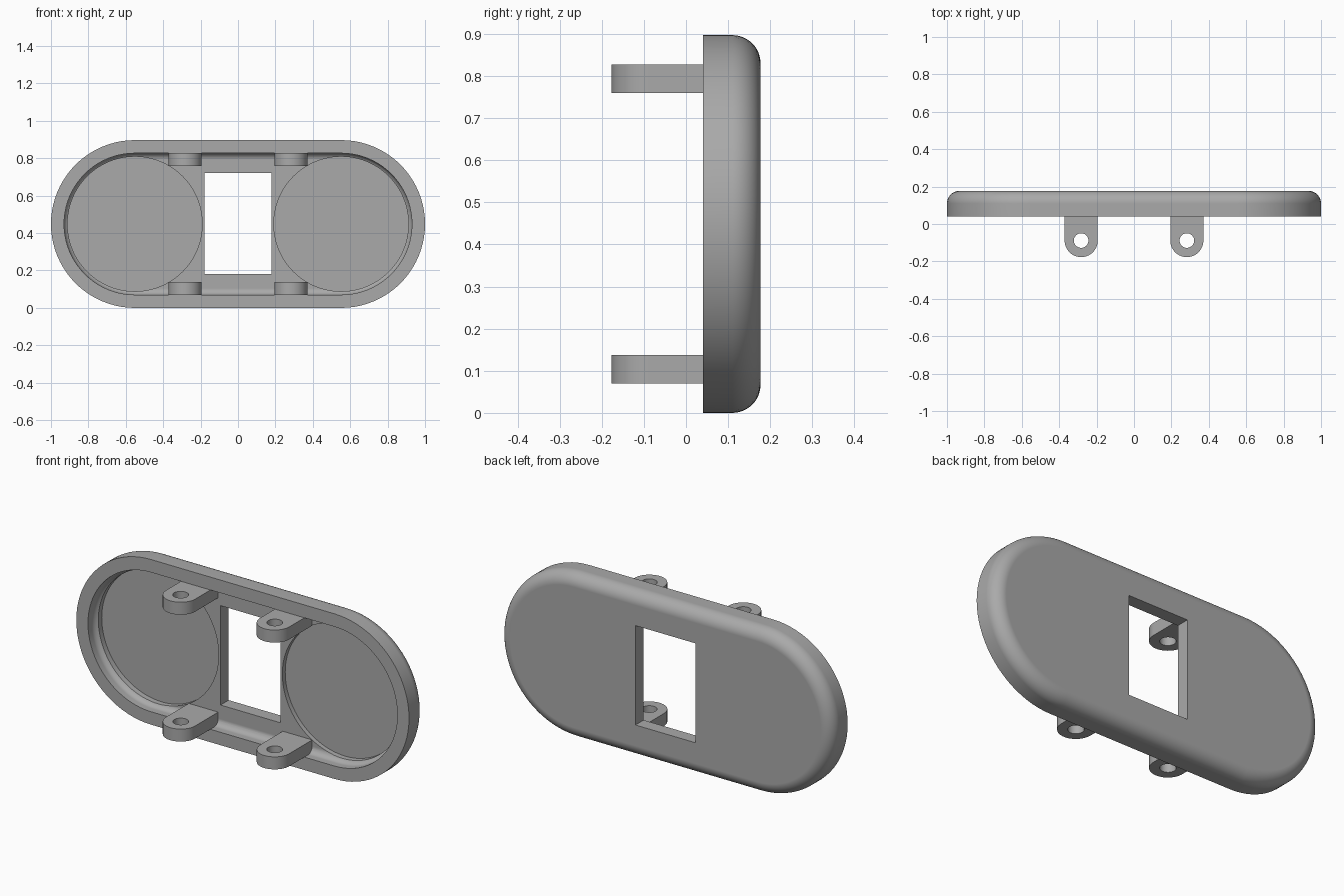
import bpy, bmesh
from math import sin, cos, pi
from mathutils import Vector

cube = bpy.data.objects.get("Cube")
if cube:
    bpy.data.objects.remove(cube)

# Main dimensions
R, CX, CZ = 0.4485, 0.5515, 0.4485      # end radius, end centres, mid height
FRONT, BACK, WALL = 0.04, 0.177, 0.07
FLOOR = BACK - WALL
ROUND, INNER_ROUND = 0.067, 0.035
TAB_X, TAB_R = 0.2825, 0.0885

grey = bpy.data.materials.new("plain grey")
grey.use_nodes = True
grey.diffuse_color = (0.4, 0.4, 0.4, 1)
grey.node_tree.nodes["Principled BSDF"].inputs["Base Color"].default_value = (0.4, 0.4, 0.4, 1)


def arc(cx, cy, r, start, end, steps):
    angles = [start + (end - start) * i / steps for i in range(steps + 1)]
    return [(cx + r * cos(a), cy + r * sin(a)) for a in angles]


def circle(cx, cy, r, steps=64):
    return arc(cx, cy, r, 0, 2 * pi, steps)[:-1]


def stadium(r):
    return arc(CX, CZ, r, -pi / 2, pi / 2, 40) + arc(-CX, CZ, r, pi / 2, 3 * pi / 2, 40)


def loft(name, rings):
    """Skin a list of matching point rings and cap both ends."""
    bm = bmesh.new()
    loops = [[bm.verts.new(p) for p in ring] for ring in rings]
    n = len(loops[0])
    for a, b in zip(loops, loops[1:]):
        for i in range(n):
            j = (i + 1) % n
            bm.faces.new((a[i], a[j], b[j], b[i]))
    bm.faces.new(loops[0])
    bm.faces.new(loops[-1])
    bmesh.ops.recalc_face_normals(bm, faces=bm.faces)
    mesh = bpy.data.meshes.new(name)
    bm.to_mesh(mesh)
    bm.free()
    mesh.materials.append(grey)
    obj = bpy.data.objects.new(name, mesh)
    bpy.context.collection.objects.link(obj)
    return obj


def along_y(points, y):
    return [Vector((x, y, z)) for x, z in points]


def along_z(points, z):
    return [Vector((x, y, z)) for x, y in points]


def activate(obj):
    bpy.ops.object.select_all(action="DESELECT")
    obj.select_set(True)
    bpy.context.view_layer.objects.active = obj


def cut(obj, cutter):
    activate(obj)
    mod = obj.modifiers.new("cut", "BOOLEAN")
    mod.operation, mod.solver, mod.object = "DIFFERENCE", "EXACT", cutter
    bpy.ops.object.modifier_apply(modifier=mod.name)
    bpy.data.objects.remove(cutter)


def finish(obj):
    activate(obj)
    bpy.ops.object.shade_smooth_by_angle(angle=pi / 6)
    mod = obj.modifiers.new("even shading", "WEIGHTED_NORMAL")
    mod.keep_sharp = True


# Tray: rim, rounded back edge and hollow, as one section swept round the outline
section = [(R - WALL - INNER_ROUND + a, y) for a, y in
           arc(0, FLOOR - INNER_ROUND, INNER_ROUND, pi / 2, 0, 8)]
section += [(R - WALL, FRONT), (R, FRONT)]
section += arc(R - ROUND, BACK - ROUND, ROUND, 0, pi / 2, 12)
tray = loft("tray", [along_y(stadium(r), y) for r, y in section])

# Round shallow recesses at both ends
for side in (-1, 1):
    disc = circle(side * CX, CZ, 0.36, 96)
    cut(tray, loft("recess_cutter", [along_y(disc, 0), along_y(disc, FLOOR + 0.025)]))

# Rectangular window through the middle
window = [(-0.18, 0.18), (0.18, 0.18), (0.18, 0.72), (-0.18, 0.72)]
cut(tray, loft("window_cutter", [along_y(window, 0), along_y(window, 0.3)]))
finish(tray)

# Four mounting tabs with round tips and pin holes
for level, z in (("lower", WALL), ("upper", 2 * CZ - WALL - 0.068)):
    for side, x in (("right", -TAB_X), ("left", TAB_X)):
        outline = arc(x, -TAB_R, TAB_R, pi, 2 * pi, 32)
        outline += [(x + TAB_R, FLOOR + 0.005), (x - TAB_R, FLOOR + 0.005)]
        tab = loft(f"{level}_{side}_tab", [along_z(outline, z), along_z(outline, z + 0.068)])
        hole = circle(x, -TAB_R, 0.039, 40)
        cut(tab, loft("hole_cutter", [along_z(hole, z - 0.1), along_z(hole, z + 0.2)]))
        finish(tab)
